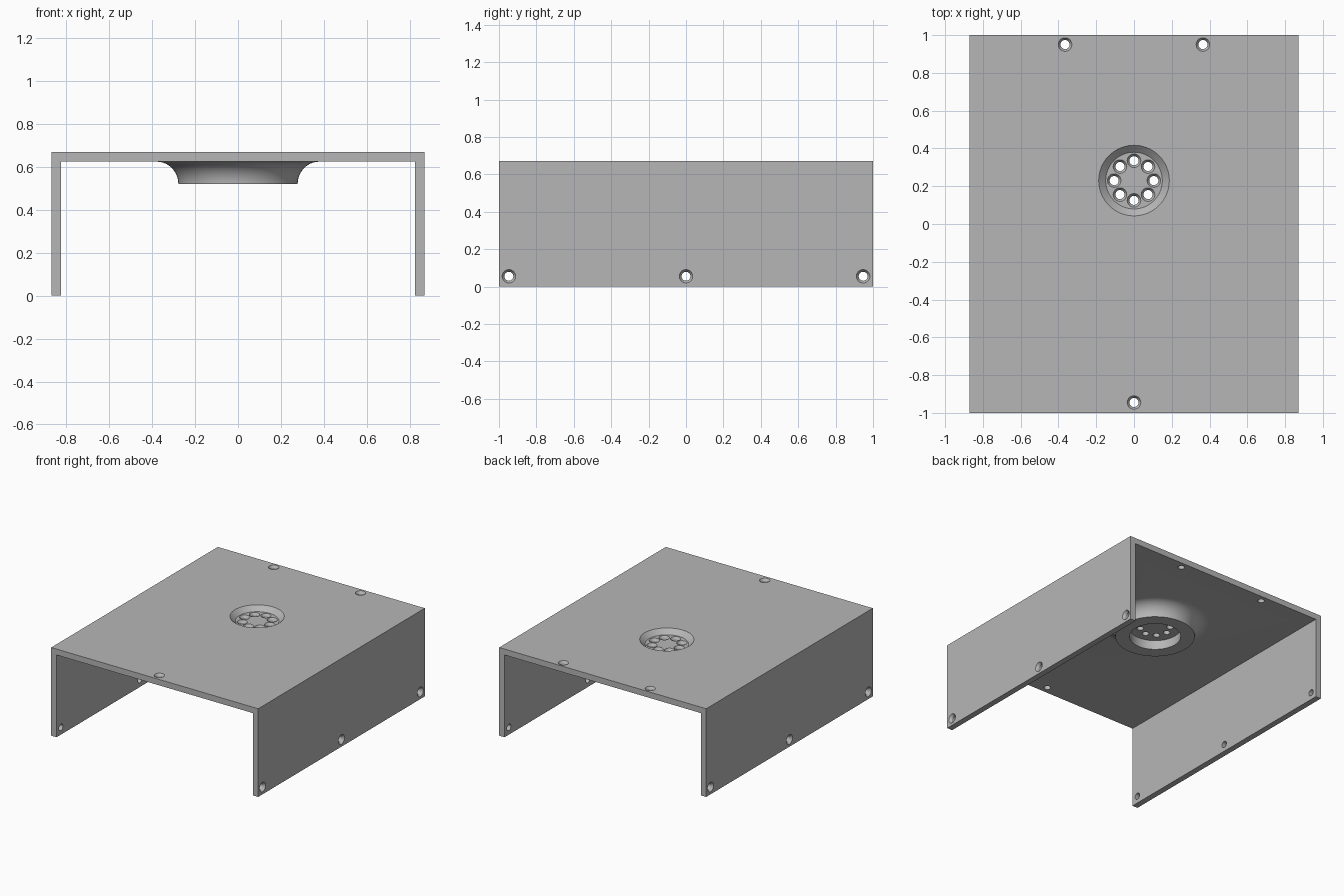
import bpy, bmesh
from math import cos, sin, pi, radians
from mathutils import Matrix, Vector

W, L, H, T = 0.87, 1.0, 0.67, 0.045      # half width, half length, height, sheet
HUB = Vector((0, 0.23, 0))               # centre of the vent

if "Cube" in bpy.data.objects:
    bpy.data.objects.remove(bpy.data.objects["Cube"])

grey = bpy.data.materials.new("plain grey")
grey.use_nodes = True
grey.diffuse_color = (0.47, 0.47, 0.47, 1)
grey.node_tree.nodes["Principled BSDF"].inputs["Base Color"].default_value = (0.47, 0.47, 0.47, 1)


def finish(bm, name):
    bmesh.ops.recalc_face_normals(bm, faces=bm.faces)
    mesh = bpy.data.meshes.new(name)
    bm.to_mesh(mesh)
    bm.free()
    mesh.materials.append(grey)
    obj = bpy.data.objects.new(name, mesh)
    bpy.context.collection.objects.link(obj)
    return obj


def box(name, size, centre):
    bm = bmesh.new()
    bmesh.ops.create_cube(bm, size=1, matrix=Matrix.Translation(centre) @ Matrix.Diagonal((*size, 1)))
    return finish(bm, name)


def lathe(bm, profile, matrix, sides):
    """Closed solid turned about local z from (radius, height) pairs."""
    rings = [[bm.verts.new(matrix @ Vector((r * cos(2 * pi * i / sides), r * sin(2 * pi * i / sides), z)))
              for i in range(sides)] for r, z in profile]
    for a, b in zip(rings, rings[1:]):
        for i in range(sides):
            j = (i + 1) % sides
            bm.faces.new((a[i], a[j], b[j], b[i]))
    bm.faces.new(rings[0])
    bm.faces.new(rings[-1])


def combine(target, tool, operation):
    mod = target.modifiers.new(operation, 'BOOLEAN')
    mod.operation, mod.solver, mod.object = operation, 'EXACT', tool
    bpy.context.view_layer.objects.active = target
    bpy.ops.object.modifier_apply(modifier=mod.name)
    bpy.data.objects.remove(tool)


# Countersunk screw hole, measured inward from the outer surface at z = 0
screw = [(0.036, 0.02), (0.036, 0), (0.024, -0.018), (0.024, -0.07)]

# Folded sheet cover: top with two side walls
cover = box("cover", (2 * W, 2 * L, H), (0, 0, H / 2))
combine(cover, box("inside", (2 * (W - T), 3, 1), (0, 0, H - T - 0.5)), 'DIFFERENCE')

# Flared boss under the top
bm = bmesh.new()
flare = [(0.378 - 0.1 * cos(a), 0.52 + 0.105 * sin(a)) for a in (i * pi / 24 for i in range(13))]
lathe(bm, flare + [(0.378, 0.65)], Matrix.Translation(HUB), 64)
combine(cover, finish(bm, "boss"), 'UNION')

# Dished recess above, bore below, and the screw holes
bm = bmesh.new()
hub = Matrix.Translation(HUB)
lathe(bm, [(0.187, 0.7), (0.187, H), (0.15, 0.635)], hub, 64)
lathe(bm, [(0.18, 0.5), (0.18, 0.59)], hub, 64)
for x, y in ((-0.365, 0.95), (0.365, 0.95), (0, -0.945)):
    lathe(bm, screw, Matrix.Translation((x, y, H)), 32)
for side in (-1, 1):
    for y in (-0.947, 0, 0.947):
        lathe(bm, screw, Matrix.Translation((side * W, y, 0.055)) @ Matrix.Rotation(side * pi / 2, 4, 'Y'), 32)
combine(cover, finish(bm, "openings"), 'DIFFERENCE')

# Ring of eight holes through the vent floor
bm = bmesh.new()
for i in range(8):
    a = i * pi / 4
    lathe(bm, screw, Matrix.Translation(HUB + Vector((0.105 * cos(a), 0.105 * sin(a), 0.635))), 32)
combine(cover, finish(bm, "vent_holes"), 'DIFFERENCE')

# Smooth round walls, keep folds and rims sharp
bpy.ops.object.select_all(action='DESELECT')
cover.select_set(True)
bpy.context.view_layer.objects.active = cover
bpy.ops.object.shade_smooth_by_angle(angle=radians(30))
